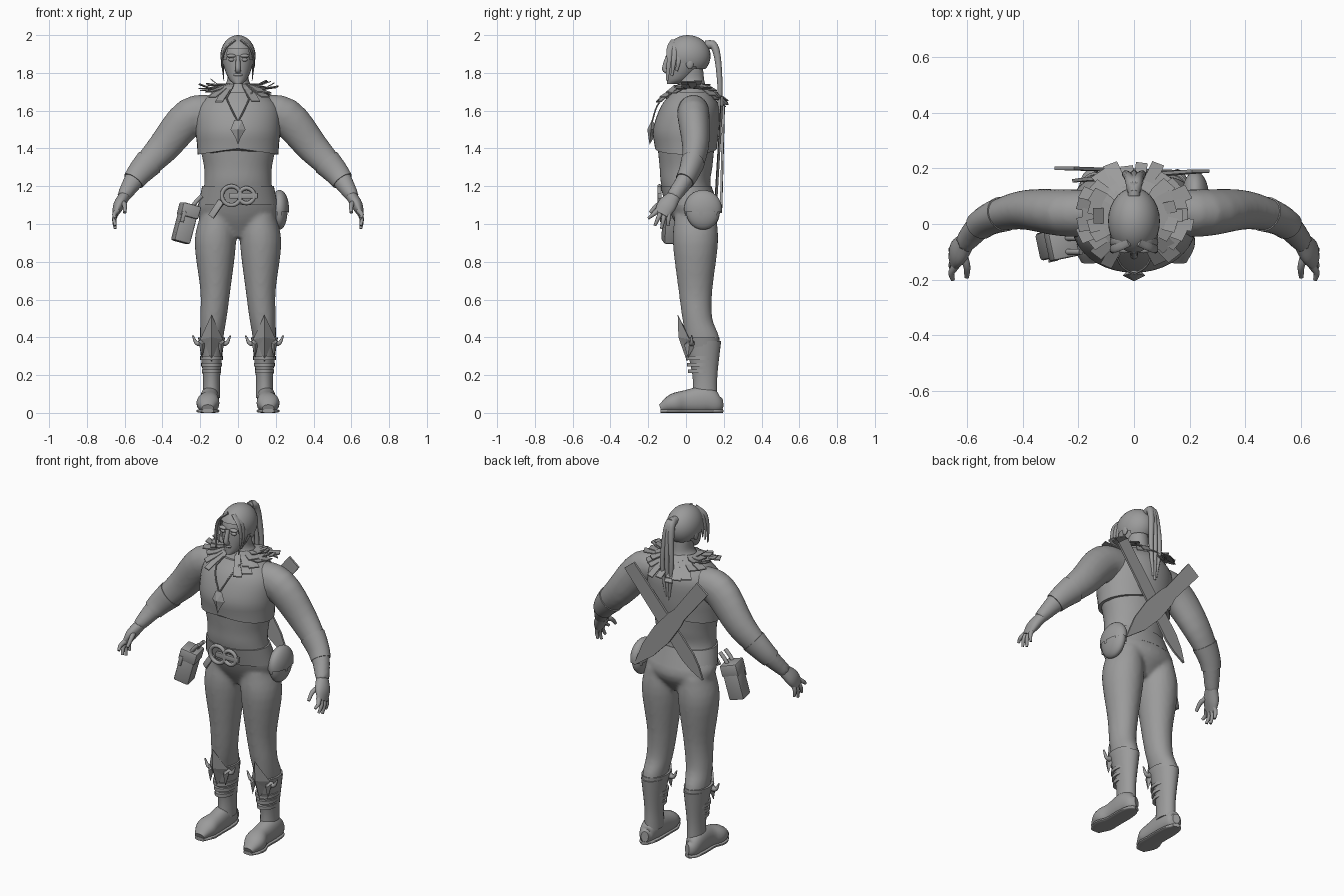
import bpy, bmesh
from math import sin, cos, pi, radians
from mathutils import Vector, Matrix, Euler

cube = bpy.data.objects.get("Cube")
if cube:
    bpy.data.objects.remove(cube)

GREY = bpy.data.materials.new("plain grey")
GREY.use_nodes = True
GREY.diffuse_color = (.33, .33, .33, 1)
GREY.node_tree.nodes["Principled BSDF"].inputs["Base Color"].default_value = GREY.diffuse_color
X, Y, Z = Vector((1, 0, 0)), Vector((0, 1, 0)), Vector((0, 0, 1))


def finish(name, bm, mirror=False, smooth=True):
    """Turn a bmesh into a named object, optionally mirrored and smooth shaded."""
    bmesh.ops.recalc_face_normals(bm, faces=bm.faces)
    mesh = bpy.data.meshes.new(name)
    bm.to_mesh(mesh)
    bm.free()
    mesh.materials.append(GREY)
    obj = bpy.data.objects.new(name, mesh)
    bpy.context.collection.objects.link(obj)
    if smooth:
        bpy.ops.object.select_all(action="DESELECT")
        bpy.context.view_layer.objects.active = obj
        obj.select_set(True)
        bpy.ops.object.shade_smooth_by_angle(angle=radians(40))
    if mirror:
        obj.modifiers.new("Mirror", "MIRROR").use_mirror_merge = False
    return obj


def spline(points, steps=4):
    """Smooth curve through points of any dimension."""
    s = [Vector(p) for p in points]
    s = [s[0] * 2 - s[1], *s, s[-1] * 2 - s[-2]]
    path = []
    for before, start, end, after in zip(s, s[1:], s[2:], s[3:]):
        for k in range(steps):
            t = k / steps
            pull_in, pull_out = (end - before) / 2, (after - start) / 2
            blend = t * t * (3 - 2 * t)
            path.append(start.lerp(end, blend) + pull_in * t * (1 - t) ** 2 - pull_out * t * t * (1 - t))
    return path + [s[-2]]


def skin(bm, sections, ref=None, sides=24, power=1):
    """Capped tube through sections (x, y, z, half width, half depth)."""
    path = spline(sections)
    rings = []
    for i, q in enumerate(path):
        across, deep = X, Y
        if ref is not None:
            ahead, behind = path[min(i + 1, len(path) - 1)], path[max(i - 1, 0)]
            along = Vector((ahead - behind)[:3]).normalized()
            deep = (ref - along * ref.dot(along)).normalized()
            across = deep.cross(along)
        ring = []
        for k in range(sides):
            angle = 2 * pi * k / sides
            c, d = [abs(w) ** power * (1 if w > 0 else -1) for w in (cos(angle), sin(angle))]
            ring.append(bm.verts.new(Vector(q[:3]) + across * c * q[3] + deep * d * q[4]))
        rings.append(ring)
    for a, b in zip(rings, rings[1:]):
        for k in range(sides):
            bm.faces.new((a[k - 1], a[k], b[k], b[k - 1]))
    bm.faces.new(rings[0])
    bm.faces.new(rings[-1])


def loft(name, sections, mirror=False, **options):
    bm = bmesh.new()
    skin(bm, sections, **options)
    return finish(name, bm, mirror)


def tube(name, points, radius, tip=1, flat=1, mirror=False, ref=Y):
    """Round or flattened strand whose radius tapers to the share given by tip."""
    last = len(points) - 1
    widths = [radius * (1 + (tip - 1) * i / last) for i in range(last + 1)]
    sections = [(*p, w * flat, w) for p, w in zip(points, widths)]
    return loft(name, sections, mirror, ref=ref, sides=12)


def grow(sections, gap):
    return [(x, y, z, a + gap, b + gap) for x, y, z, a, b in sections]


def box(name, loc, size, turn):
    bm = bmesh.new()
    matrix = Matrix.LocRotScale(Vector(loc), Euler([radians(a) for a in turn]), Vector(size))
    bmesh.ops.create_cube(bm, size=1, matrix=matrix)
    bmesh.ops.bevel(bm, geom=bm.edges[:], offset=min(size) / 8, segments=2, affect="EDGES", profile=.5)
    return finish(name, bm)


def ball(name, loc, size, mirror=False, keep=None):
    """Ellipsoid, optionally keeping only the faces that pass a test."""
    bm = bmesh.new()
    bmesh.ops.create_uvsphere(bm, u_segments=28, v_segments=18, radius=1,
                              matrix=Matrix.LocRotScale(Vector(loc), None, Vector(size)))
    if keep:
        drop = [f for f in bm.faces if not keep(f.calc_center_median())]
        bmesh.ops.delete(bm, geom=drop, context="FACES")
    return finish(name, bm, mirror)


def shard(name, centre, half, bow, lean, mirror=False):
    """Faceted plate from half an outline (width, height), bowed back at its sides."""
    outline = half + [(-w, h) for w, h in reversed(half) if w]
    bm = bmesh.new()
    rim = [bm.verts.new(Vector(centre) + Vector((w, bow * abs(w) - lean * h, h))) for w, h in outline]
    for push in (-.02, .04):
        peak = bm.verts.new(Vector(centre) + Y * push)
        for a, b in zip(rim, rim[1:] + rim[:1]):
            bm.faces.new((a, b, peak))
    return finish(name, bm, mirror, smooth=False)


def prism(bm, outline, thickness):
    near, far = [[bm.verts.new(p + shift) for p in outline] for shift in (-thickness / 2, thickness / 2)]
    bm.faces.new(near)
    bm.faces.new(far)
    for k in range(len(outline)):
        bm.faces.new((near[k - 1], near[k], far[k], far[k - 1]))


def blade(name, top, tip, profile):
    """Flat blade from a profile of (share of length, half width)."""
    top, tip = Vector(top), Vector(tip)
    along = tip - top
    side = along.cross(Y).normalized()
    edge = profile + [(t, -w) for t, w in reversed(profile)]
    bm = bmesh.new()
    prism(bm, [top + along * t + side * w for t, w in edge], side.cross(along).normalized() * .012)
    return finish(name, bm, smooth=False)


# Body: torso, arms and legs fused into one smooth skin
torso = [(0, .05, .93, .06, .06), (0, .05, 1.05, .21, .13), (0, 0, 1.2, .18, .13), (0, 0, 1.3, .18, .14),
         (0, 0, 1.4, .2, .15), (0, 0, 1.5, .21, .16), (0, .02, 1.62, .2, .14), (0, .03, 1.7, .12, .09),
         (0, .03, 1.75, .06, .07), (0, .03, 1.84, .06, .06)]
arm = [(.1, .04, 1.6, .08, .08), (.25, .04, 1.57, .1, .085), (.4, .05, 1.4, .085, .07),
       (.53, .01, 1.26, .06, .05), (.61, -.07, 1.14, .035, .04)]
leg = [(.11, .05, 1.05, .09, .11), (.12, .05, .9, .11, .12), (.12, .05, .65, .08, .09), (.13, .06, .5, .07, .08),
       (.14, .09, .38, .06, .09), (.14, .1, .2, .04, .06), (.14, .1, .08, .04, .06)]
bm = bmesh.new()
skin(bm, torso, sides=40)
for s in (1, -1):
    skin(bm, [(s * x, *rest) for x, *rest in arm], ref=Y)
    skin(bm, [(s * x, *rest) for x, *rest in leg])
body = finish("body", bm)
fuse = body.modifiers.new("Fuse", "REMESH")
fuse.mode, fuse.voxel_size, fuse.use_smooth_shade = "VOXEL", .011, True
soften = body.modifiers.new("Soften", "SMOOTH")
soften.factor, soften.iterations = .5, 8

# Forearm wraps and hands
loft("forearm_wrap", grow(spline(arm)[10:14], .004), True, ref=Y)
loft("palm", [(.6, -.06, 1.15, .03, .035), (.63, -.1, 1.1, .03, .05), (.65, -.13, 1.05, .015, .04)], True, ref=Y)
for i in range(4):
    root = Vector((.64, -.15 + .02 * i, 1.07))
    tip = Vector((.65, -.2 + .035 * i, 1.03 - .055 * sin(i * pi / 4)))
    tube(f"finger_{i + 1}", [root, root.lerp(tip, .5) + X * .01, tip], .015, tip=.5, mirror=True, ref=X)
tube("thumb", [(.62, -.09, 1.12), (.6, -.15, 1.1), (.6, -.19, 1.06)], .017, tip=.5, mirror=True, ref=X)

# Vest with a hem that dips at the sides
vest = loft("vest", grow(torso[4:8], .014), sides=40)
for v in vest.data.vertices:
    if v.co.z < 1.41:
        v.co.z -= .15 * abs(v.co.x)

# Head and face
loft("head", [(0, -.07, 1.74, .02, .03), (0, -.04, 1.77, .05, .06), (0, 0, 1.85, .08, .1),
              (0, .01, 1.92, .08, .1), (0, .01, 1.98, .05, .06), (0, .01, 1.99, .01, .01)])
tube("nose", [(0, -.095, 1.89), (0, -.108, 1.85), (0, -.113, 1.82), (0, -.1, 1.81)], .011, tip=1.4)
ball("mouth", (0, -.09, 1.79), (.025, .015, .01))
ball("eye", (.035, -.09, 1.87), (.016, .01, .01), True)
ball("brow", (.035, -.09, 1.89), (.025, .015, .01), True)
ball("ear", (.08, .02, 1.85), (.01, .02, .03), True)

# Hair cap, face locks, tie and ponytail
ball("hair_cap", (0, .01, 1.89), (.093, .12, .11),
     keep=lambda p: p.z > 1.85 - .4 * p.y and (p.y + abs(p.x) > -.02 or p.z > 1.93))
for i in range(3):
    back = .025 * i
    tube(f"face_lock_{i + 1}", [(.02, -.06, 1.97), (.065, back - .085, 1.93), (.083, back - .09, 1.86),
                                (.075, back - .1, 1.76 + back)], .022, tip=.3, flat=.35, mirror=True)
tube("hair_tie", [(0, .1, 1.95), (0, .15, 1.95)], .022, ref=X)
for i in (-1, 0, 1):
    tube(f"ponytail_{i + 2}", [(0, .12, 1.95), (.01 * i, .15, 1.94), (.02 * i, .17, 1.86), (.03 * i, .18, 1.7),
                               (.01 * i, .17, 1.5 + .02 * abs(i))], .025, tip=.35, ref=X)

# Feather collar: two overlapping rings of thin plates, open at the throat
bm = bmesh.new()
for layer in range(2):
    count = 24 - 4 * layer
    for i in range(count):
        angle = radians(-66 + 312 * i / (count - 1))
        reach = 1 - .2 * layer + .07 * sin(i * 2)
        lift = .02 * layer
        out = Vector((cos(angle), .8 * sin(angle), 0))
        spread = out.x ** 2
        side = Vector((-sin(angle), cos(angle), 0)) * (.025 + .004 * sin(i))
        neck, bend, end = [Y * .03 + out * r + Z * z for r, z in (
            (.08, 1.74), (.15 * reach, 1.7 + lift + .02 * spread),
            ((.24 - .04 * spread) * reach, 1.63 + lift + .11 * spread + .01 * sin(i * 3)))]
        prism(bm, [neck - side / 2, neck + side / 2, bend + side, bend - side], Z * .006)
        prism(bm, [bend - side, bend + side, end + side, end - side], Z * .006)
finish("feather_collar", bm, smooth=False)

# Cord and pendant
tube("pendant_cord", [(.075, -.085, 1.7), (.045, -.15, 1.63), (0, -.18, 1.54)], .004, mirror=True, ref=X)
shard("pendant", (0, -.185, 1.5), [(0, .05), (.02, .05), (.04, 0), (.015, -.04), (0, -.08)], 0, -.1)

# Belt, rings and hanging tongue
loft("belt", [(0, .03, 1.1, .21, .14), (0, 0, 1.2, .19, .135)], sides=40)
for x, r in ((-.035, .05), (.045, .04)):
    turns = [a * pi / 8 for a in range(17)]
    tube("belt_ring", [(x + r * cos(a), -.14, 1.15 + r * sin(a)) for a in turns], .011)
box("buckle_bar", (.03, -.14, 1.15), (.15, .02, .03), (0, 0, 0))
box("belt_tongue", (-.115, -.11, 1.08), (.035, .012, .1), (-12, 32, -25))

# Box pouch on the right hip
tilt = (0, 15, 12)
box("hip_box", (-.28, -.07, 1), (.09, .1, .2), tilt)
box("hip_box_lid", (-.26, -.07, 1.07), (.1, .11, .07), tilt)
box("hip_box_clasp", (-.29, -.13, 1.04), (.02, .01, .06), tilt)
for y in (-.1, -.05):
    tube("hip_box_strap", [(-.25, y, 1.08), (-.22, y, 1.12), (-.19, y, 1.15)], .011)

# Shallow round pouch on the left hip, with a scalloped flap
ball("hip_pouch", (.22, .09, 1.07), (.042, .09, .1))
ball("pouch_flap", (.22, .09, 1.08), (.05, .1, .1), keep=lambda p: p.z > 1.06 + .01 * sin(p.y * 150))

# Crossed blades on the back
blade("back_blade_under", (.24, .19, 1.65), (-.22, .155, 1.07), [(0, .04), (.8, .045), (.9, .03), (1, .002)])
blade("back_blade_over", (-.25, .2, 1.64), (.21, .185, 1.06),
      [(0, .045), (.34, .04), (.4, .05), (.6, .06), (.8, .045), (1, .002)])

# Boots
foot = [(.14, .19, .05, .02, .03), (.15, .16, .05, .04, .05), (.15, .1, .07, .05, .07), (.15, 0, .06, .05, .06),
        (.16, -.07, .05, .06, .05), (.16, -.135, .025, .03, .02)]
loft("boot_shaft", grow(leg[4:], .006), True)
loft("boot_foot", foot, True, ref=Z, power=.9)
loft("boot_sole", [(x, y, .01, w, .01) for x, y, z, w, h in foot], True, ref=Z, power=.6)
loft("boot_cuff", [(.14, .09, .34, .06, .085), (.14, .08, .4, .072, .097)], True)
for i in range(3):
    z = .22 + .035 * i
    strap = [(.14, .08, z + h, .05 + .005 * i, .07 + .005 * i) for h in (-.01, .01)]
    loft("boot_strap", strap, True)

# Knee guard, side horns and instep flap
knee = Vector((.14, -.02, .4))
shard("knee_guard", knee, [(0, .12), (.06, -.01), (.03, -.05), (0, -.13)], .6, .2, True)
for s in (1, -1):
    tube("cuff_horn", [knee + Vector((s * w, .05, h)) for w, h in ((.05, -.03), (.08, -.03), (.1, .01))],
         .018, tip=.2, mirror=True)
    shard("cuff_point", knee + Vector((s * .05, .03, -.04)), [(0, .02), (.02, .02), (0, -.07)], .5, 0, True)
ball("instep_flap", (.155, -.05, .08), (.03, .04, .025), True)
